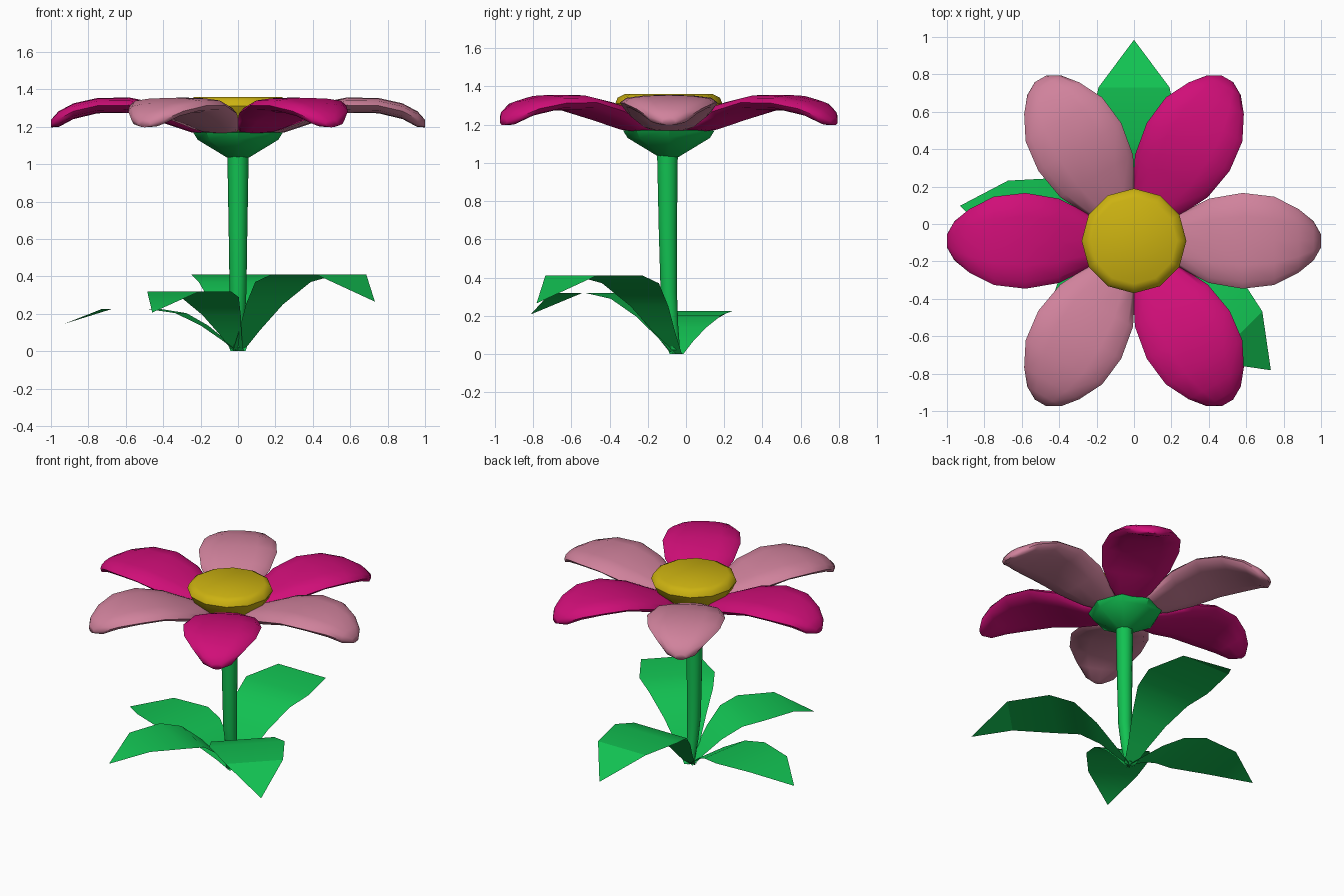
import bpy, bmesh, math
from mathutils import Vector, Matrix

cube = bpy.data.objects.get("Cube")
if cube:
    bpy.data.objects.remove(cube, do_unlink=True)


def material(name, rgb):
    linear = [((c / 255 + 0.055) / 1.055) ** 2.4 if c > 10 else c / 255 / 12.92 for c in rgb]
    mat = bpy.data.materials.new(name)
    mat.use_nodes = True
    mat.diffuse_color = (*linear, 1)
    bsdf = next(n for n in mat.node_tree.nodes if n.type == 'BSDF_PRINCIPLED')
    bsdf.inputs["Base Color"].default_value = (*linear, 1)
    bsdf.inputs["Roughness"].default_value = 0.8
    return mat


green = material("leaf green", (18, 194, 82))
magenta = material("magenta", (208, 14, 120))
pink = material("dusty pink", (208, 130, 156))
yellow = material("pollen yellow", (204, 178, 17))

HEAD = Vector((0, -0.09, 0))   # flower axis
ROOT = Vector((0, -0.05, 0))   # where the leaves meet


def finish(name, bm, mat, angle=40, closed=True):
    if closed:
        bmesh.ops.recalc_face_normals(bm, faces=bm.faces)
    mesh = bpy.data.meshes.new(name)
    bm.to_mesh(mesh)
    bm.free()
    obj = bpy.data.objects.new(name, mesh)
    bpy.context.collection.objects.link(obj)
    mesh.materials.append(mat)
    bpy.ops.object.select_all(action='DESELECT')
    obj.select_set(True)
    bpy.context.view_layer.objects.active = obj
    bpy.ops.object.shade_smooth_by_angle(angle=math.radians(angle))
    return obj


def loft(rings):
    """Skin a list of equal-length point rings and cap both ends."""
    bm = bmesh.new()
    loops = [[bm.verts.new(p) for p in ring] for ring in rings]
    n = len(loops[0])
    for a, b in zip(loops, loops[1:]):
        for i in range(n):
            j = (i + 1) % n
            bm.faces.new((a[i], a[j], b[j], b[i]))
    bm.faces.new(loops[0])
    bm.faces.new(loops[-1])
    return bm


def circle(center, radius, sides):
    return [Vector(center) + radius * Vector((math.cos(a), math.sin(a), 0))
            for a in (2 * math.pi * i / sides for i in range(sides))]


# Petals: stations of (distance, half width, middle height, half thickness)
petal_stations = [
    (0.12, 0.07, 1.18, 0.03), (0.25, 0.15, 1.215, 0.045), (0.40, 0.225, 1.27, 0.05),
    (0.58, 0.256, 1.315, 0.041), (0.75, 0.236, 1.313, 0.041), (0.88, 0.17, 1.283, 0.042),
    (0.96, 0.105, 1.24, 0.042), (1.0, 0.035, 1.217, 0.02)]


def petal_ring(r, w, z, t, turn, sides=12):
    ring = []
    for i in range(sides):
        a = 2 * math.pi * i / sides
        c, s = math.cos(a), math.sin(a)
        # slightly squared ellipse keeps the blade flat with a rounded rim
        p = Vector((r, w * c, z + t * math.copysign(abs(s) ** 0.7, s)))
        ring.append(turn @ p + HEAD)
    return ring


for k in range(6):
    turn = Matrix.Rotation(math.radians(60 * k), 3, 'Z')
    bm = loft([petal_ring(*s, turn) for s in petal_stations])
    finish(f"petal_{k + 1}", bm, magenta if k % 2 else pink, 60)

# Flower centre: flat-topped disc with a rounded rim
disc = [(0.17, 1.17), (0.25, 1.25), (0.28, 1.31), (0.268, 1.34), (0.23, 1.36)]
finish("flower_centre", loft([circle(HEAD + Vector((0, 0, z)), r, 12) for r, z in disc]), yellow, 45)

# Green cup under the petals
cup = [(0.05, 1.03), (0.215, 1.13), (0.24, 1.17), (0.15, 1.175)]
finish("flower_cup", loft([circle(HEAD + Vector((0, 0, z)), r, 8) for r, z in cup]), green, 35)

# Stem: tapers and leans back toward the leaf base
stem = [(-0.055, 0.02, 0.025), (-0.075, 0.15, 0.036), (-0.09, 0.32, 0.045),
        (-0.095, 0.65, 0.05), (-0.097, 1.05, 0.057)]
finish("stem", loft([circle((0, y, z), r, 10) for y, z, r in stem]), green, 50)

# Leaves: thin arched blades, stations of (distance, half width, height)
leaf_stations = [(0.0, 0.04, 0.0), (0.09, 0.08, 0.115), (0.2, 0.14, 0.25),
                 (0.34, 0.21, 0.37), (0.5, 0.25, 0.41), (0.78, 0.19, 0.41)]
leaf_tip = (1.035, 0.265)


def leaf(name, degrees, length, rise):
    turn = Matrix.Rotation(math.radians(degrees), 3, 'Z')

    def place(d, w, z):
        return turn @ Vector((d * length, w * length, z * rise)) + ROOT

    bm = bmesh.new()
    pairs = [(bm.verts.new(place(d, -w, z)), bm.verts.new(place(d, w, z)))
             for d, w, z in leaf_stations]
    for a, b in zip(pairs, pairs[1:]):
        bm.faces.new((a[0], b[0], b[1], a[1]))
    tip = bm.verts.new(place(leaf_tip[0], 0, leaf_tip[1]))
    bm.faces.new((pairs[-1][0], tip, pairs[-1][1]))
    finish(name, bm, green, 28, closed=False)


leaf("back_leaf", 90, 1.0, 1.0)
leaf("front_left_leaf", -45, 1.0, 1.0)
leaf("right_leaf", 171, 0.91, 0.55)
leaf("front_right_leaf", 239, 0.86, 0.78)
